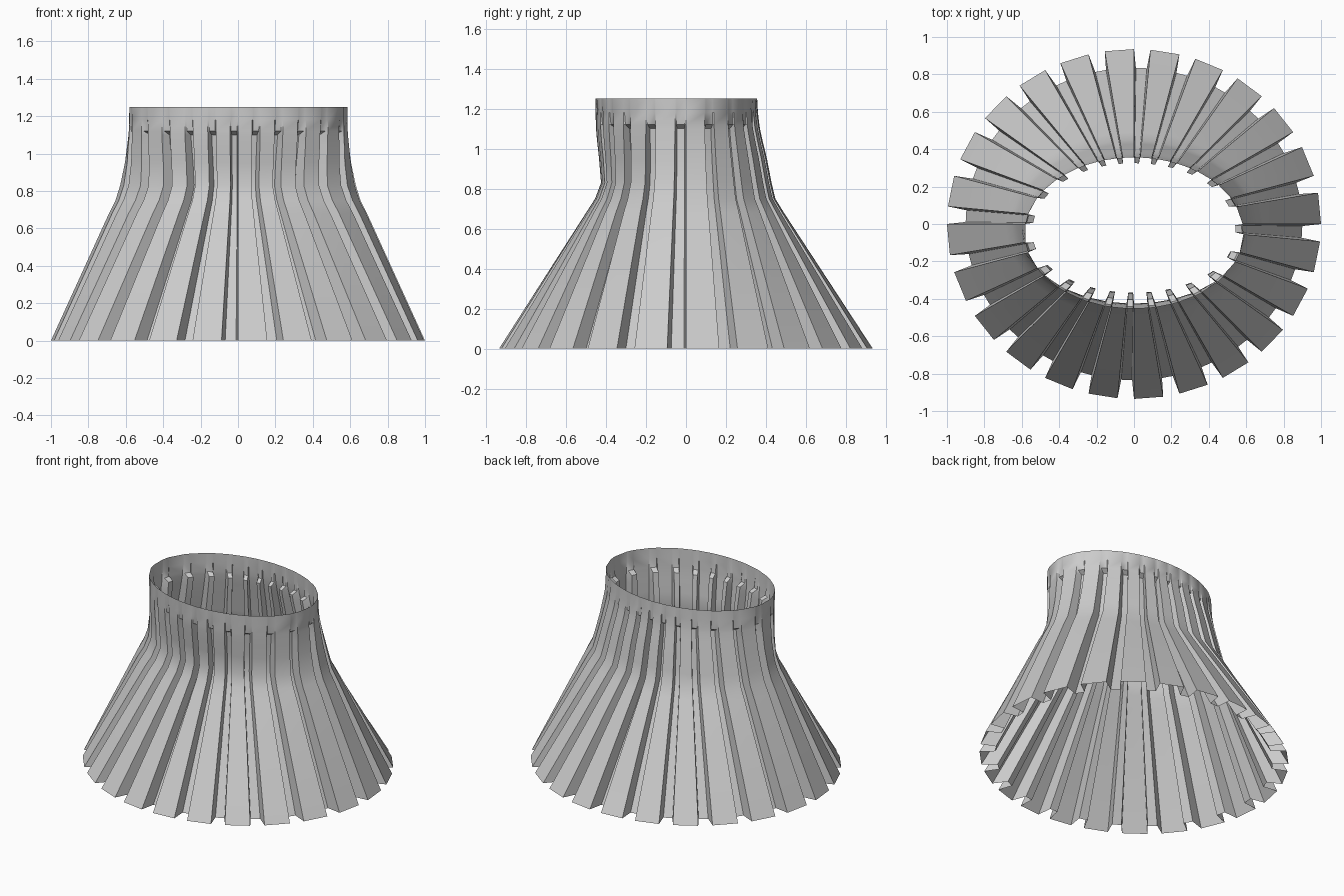
import bpy, bmesh, math

if "Cube" in bpy.data.objects:
    bpy.data.objects.remove(bpy.data.objects["Cube"])

PLEATS = 24
PHASE = 4.8  # angle of the first pleat centre, degrees

# height, x radius, front y reach, back y reach, pleat depth
RINGS = [
    (0.00, 1.000, 0.935, 0.935, 0.100),
    (0.68, 0.690, 0.500, 0.490, 0.066),
    (0.75, 0.655, 0.455, 0.447, 0.062),
    (0.83, 0.630, 0.425, 0.428, 0.058),
    (0.95, 0.605, 0.435, 0.405, 0.053),
    (1.04, 0.595, 0.445, 0.383, 0.049),
    (1.10, 0.588, 0.450, 0.370, 0.045),
    (1.12, 0.587, 0.451, 0.367, 0.010),
    (1.18, 0.586, 0.452, 0.360, 0.003),
    (1.25, 0.585, 0.453, 0.356, 0.000),
]


def radius(angle, rx, front, back):
    """Distance from the axis to an ellipse shifted along y."""
    cy, ry = (back - front) / 2, (back + front) / 2
    c, s = math.cos(angle), math.sin(angle)
    a = (c / rx) ** 2 + (s / ry) ** 2
    b = -s * cy / ry ** 2
    k = (cy / ry) ** 2 - 1
    return (-b + math.sqrt(b * b - a * k)) / a


# One pleat: raised panel edges, then the groove floor edges
STEPS = [(-4.8, 0), (4.8, 0), (5.5, 1), (9.5, 1)]

bm = bmesh.new()
rows = []
for z, rx, front, back, depth in RINGS:
    row = []
    for i in range(PLEATS):
        for offset, sunk in STEPS:
            ang = math.radians(PHASE + i * 360 / PLEATS + offset)
            r = radius(ang, rx, front, back) - sunk * depth
            row.append(bm.verts.new((r * math.cos(ang), r * math.sin(ang), z)))
    rows.append(row)

# Pleated cloth and waistband as one open sheet
for low, high in zip(rows, rows[1:]):
    n = len(low)
    for i in range(n):
        j = (i + 1) % n
        bm.faces.new((low[i], low[j], high[j], high[i]))

mesh = bpy.data.meshes.new("pleated_skirt")
bm.to_mesh(mesh)
bm.free()

grey = bpy.data.materials.new("light_grey_cloth")
grey.diffuse_color = (0.6, 0.6, 0.6, 1)
grey.use_nodes = True
grey.node_tree.nodes["Principled BSDF"].inputs["Base Color"].default_value = grey.diffuse_color
mesh.materials.append(grey)

skirt = bpy.data.objects.new("pleated_skirt", mesh)
bpy.context.collection.objects.link(skirt)
bpy.context.view_layer.objects.active = skirt
skirt.select_set(True)
bpy.ops.object.shade_smooth_by_angle(angle=math.radians(35))
